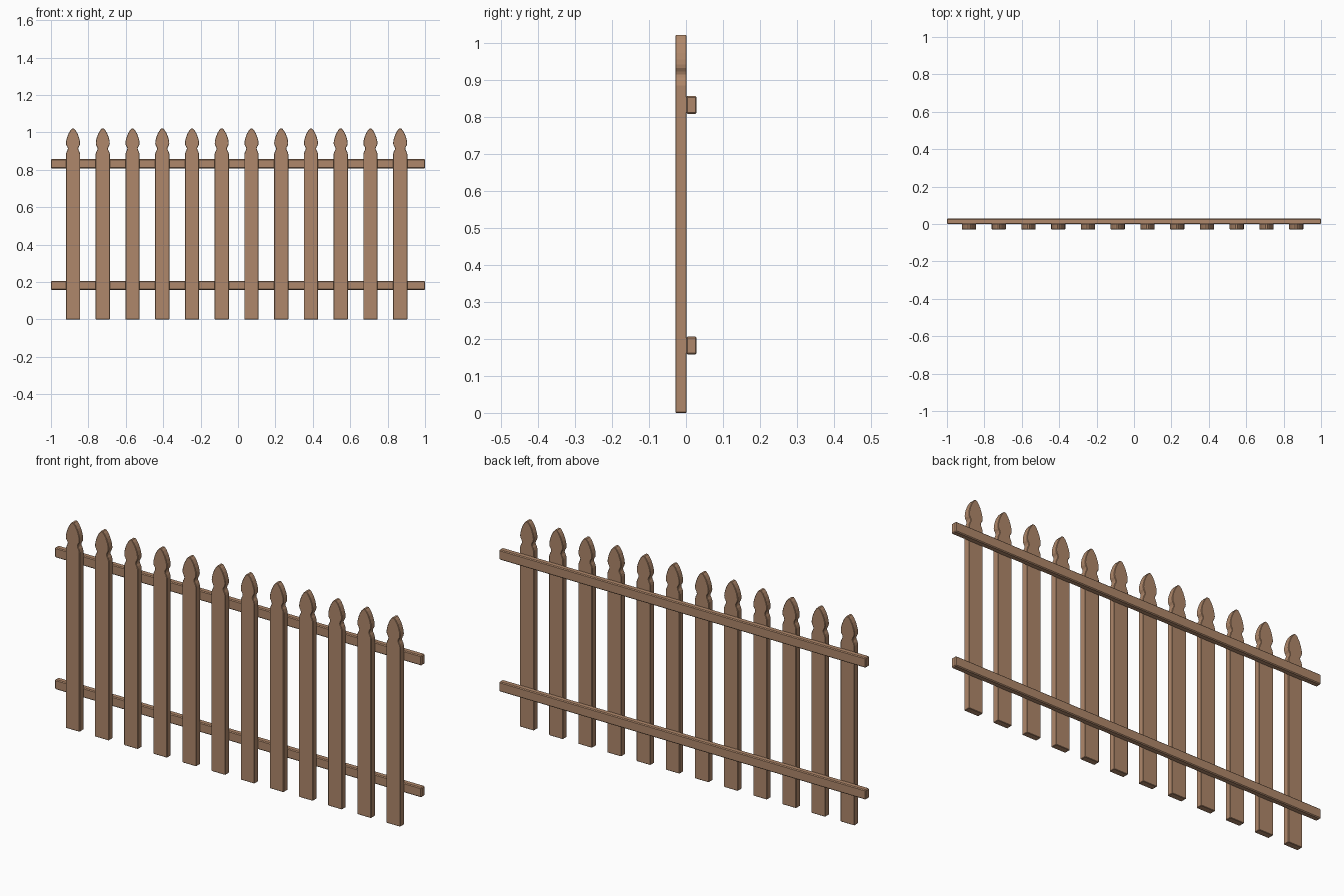
import bpy, bmesh

if "Cube" in bpy.data.objects:
    bpy.data.objects.remove(bpy.data.objects["Cube"])

wood = bpy.data.materials.new("warm brown wood")
wood.diffuse_color = (0.43, 0.245, 0.145, 1)
wood.use_nodes = True
wood.node_tree.nodes["Principled BSDF"].inputs["Base Color"].default_value = wood.diffuse_color


def extrude_profile(name, pts, y0, y1, bevel):
    """Extrude an x-z outline along y and soften its edges slightly."""
    bm = bmesh.new()
    face = bm.faces.new([bm.verts.new((x, y0, z)) for x, z in pts])
    ext = bmesh.ops.extrude_face_region(bm, geom=[face])
    for v in ext["geom"]:
        if isinstance(v, bmesh.types.BMVert):
            v.co.y = y1
    bmesh.ops.recalc_face_normals(bm, faces=bm.faces)
    mesh = bpy.data.meshes.new(name)
    bm.to_mesh(mesh)
    bm.free()
    mesh.materials.append(wood)
    ob = bpy.data.objects.new(name, mesh)
    bpy.context.collection.objects.link(ob)
    mod = ob.modifiers.new("edge_bevel", 'BEVEL')
    mod.width = bevel
    mod.segments = 1
    mod.limit_method = 'ANGLE'
    mod.angle_limit = 1.0
    return ob


# Right half of the picket outline: shaft, shoulder, neck, pointed head
half = [(0.038, 0.0), (0.038, 0.885), (0.034, 0.898), (0.029, 0.907),
        (0.0275, 0.914), (0.030, 0.922), (0.036, 0.932), (0.0375, 0.942),
        (0.0365, 0.955), (0.032, 0.973), (0.024, 0.994), (0.014, 1.011),
        (0.005, 1.021)]

# Pickets
for i in range(12):
    cx = -0.882 + i * 0.159
    outline = [(cx + x, z) for x, z in half] + [(cx - x, z) for x, z in reversed(half)]
    extrude_profile(f"picket_{i + 1}", outline, -0.029, 0.002, 0.002)

# Rails behind the pickets
for name, z0, z1 in (("lower_rail", 0.158, 0.206), ("upper_rail", 0.808, 0.857)):
    extrude_profile(name, [(-1, z0), (1, z0), (1, z1), (-1, z1)], 0.0, 0.029, 0.004)
